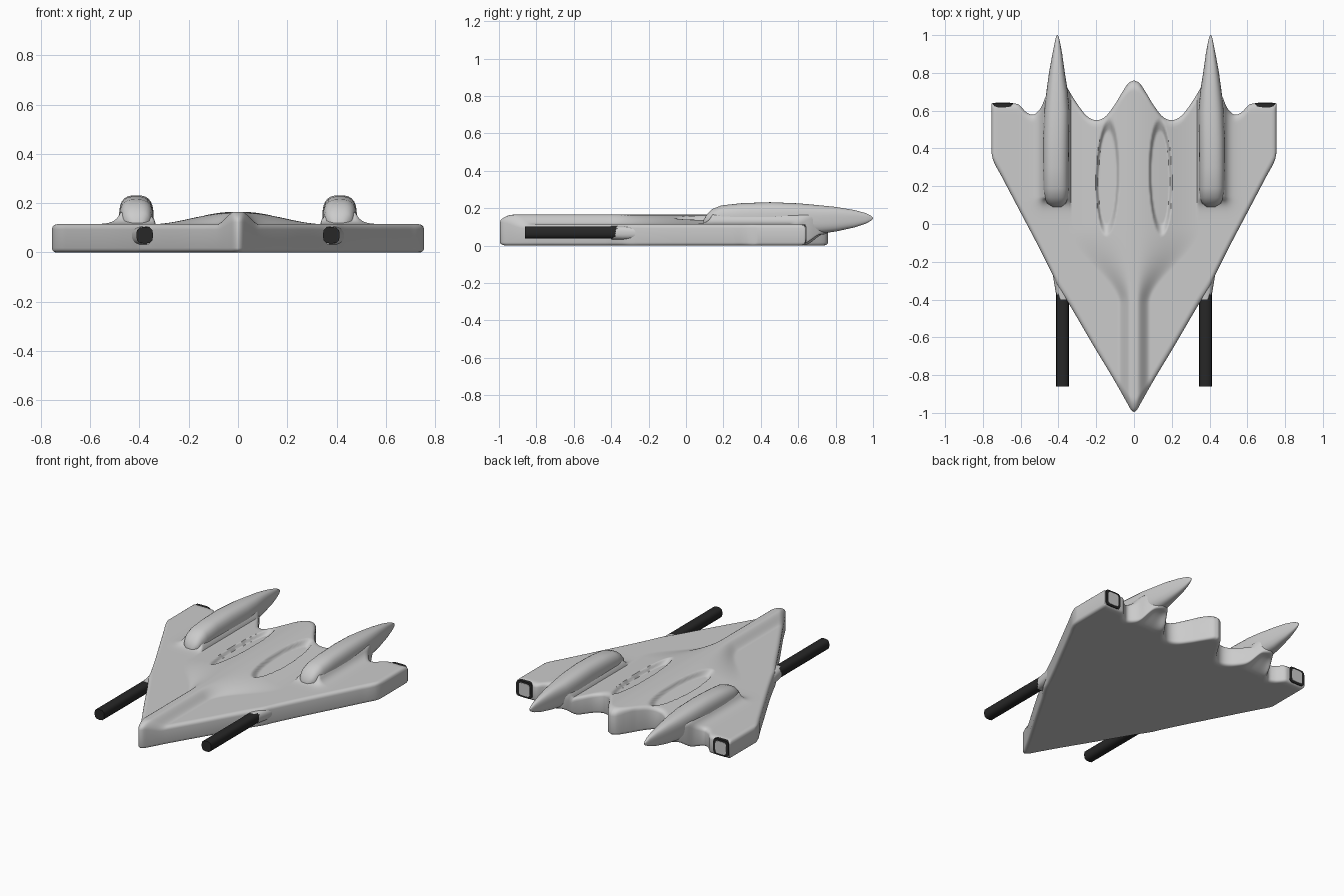
import bpy, bmesh, math

if "Cube" in bpy.data.objects:
    bpy.data.objects.remove(bpy.data.objects["Cube"])


def curve(pts, x):
    """Smooth cubic interpolation through (x, y) points."""
    if x <= pts[0][0]:
        return pts[0][1]
    for i in range(len(pts) - 1):
        (x0, y0), (x1, y1) = pts[i], pts[i + 1]
        if x <= x1:
            a, b = pts[max(i - 1, 0)], pts[min(i + 2, len(pts) - 1)]
            h, t = x1 - x0, (x - x0) / (x1 - x0)
            m0, m1 = (y1 - a[1]) / (x1 - a[0]) * h, (b[1] - y0) / (b[0] - x0) * h
            return ((2*t**3 - 3*t*t + 1) * y0 + (t**3 - 2*t*t + t) * m0
                    + (3*t*t - 2*t**3) * y1 + (t**3 - t*t) * m1)
    return pts[-1][1]


def step(a, b, x):
    t = min(1, max(0, (x - a) / (b - a)))
    return t * t * (3 - 2 * t)


def finish(bm, name, mirror=False, mat=None, angle=40):
    bmesh.ops.recalc_face_normals(bm, faces=bm.faces)
    me = bpy.data.meshes.new(name)
    bm.to_mesh(me)
    bm.free()
    me.shade_smooth()
    me.set_sharp_from_angle(angle=math.radians(angle))
    ob = bpy.data.objects.new(name, me)
    bpy.context.collection.objects.link(ob)
    if mirror:
        ob.modifiers.new("Mirror", 'MIRROR').use_mirror_merge = False
    if mat:
        me.materials.append(mat)
    return ob


def loft(name, stations, power, n=32, **kw):
    """Superellipse sections along y: (y, x_in, x_out, z_low, z_high)."""
    bm = bmesh.new()
    rings = []
    for y, xi, xo, zl, zh in stations:
        ring = []
        for k in range(n):
            a = 2 * math.pi * (k + .5) / n
            c, s = math.cos(a), math.sin(a)
            r = (abs(c)**power + abs(s)**power) ** (-1 / power)
            ring.append(bm.verts.new(((xi + xo) / 2 + (xo - xi) / 2 * r * c, y,
                                      (zl + zh) / 2 + (zh - zl) / 2 * r * s)))
        rings.append(ring)
    for a, b in zip(rings, rings[1:]):
        for k in range(n):
            bm.faces.new((a[k], a[(k+1) % n], b[(k+1) % n], b[k]))
    bm.faces.new(rings[0])
    bm.faces.new(rings[-1])
    return finish(bm, name, **kw)


black = bpy.data.materials.new("black")
black.diffuse_color = (0.02, 0.02, 0.02, 1)
black.use_nodes = True
black.node_tree.nodes["Principled BSDF"].inputs["Base Color"].default_value = black.diffuse_color

# Plan outline of the hull: leading and trailing edge as functions of |x|
HALF = 0.755
FRONT = [(0, -.995), (.015, -.985), (.035, -.95), (.1, -.835), (.22, -.635), (.34, -.43),
         (.40, -.335), (.43, -.27), (.5, -.13), (.6, .06), (.7, .25), (.745, .335), (.755, .38)]
REAR = [(0, .76), (.03, .745), (.07, .685), (.1, .635), (.15, .57), (.2, .55), (.25, .572),
        (.3, .635), (.335, .69), (.36, .73), (.405, .76), (.44, .73), (.47, .67), (.49, .62),
        (.53, .58), (.57, .592), (.61, .632), (.635, .637), (.755, .637)]


def top_height(x, y):
    # Spine flaring into the broad deck
    w = .085 + .265 * step(-.42, -.02, y)
    z = .115 + .05 * (1 - step(.015, w, x))
    # Long oval recesses
    e = ((x - .14 + .02 * (y - .245)) / .06)**2 + ((y - .245) / .305)**2
    z -= .028 * min(1, max(0, (1 - e) * 3))
    # Fillet around the pods
    if x > .34:
        d = math.hypot(max(0, x - .475, .36 - x), max(0, .14 - y))
        z += .05 * math.exp(-d / .022)
    return z


def rim(d, r):
    k = min(1, max(0, 1 - d / r))
    return r * (1 - math.sqrt(1 - k * k))


# Hull: matching top and bottom grids joined by a wall
NX, NY = 220, 120
edge = [0, .003, .008, .016, .028]
xs = [-HALF + d for d in edge] + [-HALF + .035 + (2*HALF - .07) * i / NX for i in range(NX + 1)]
xs += [HALF - d for d in reversed(edge)]
bm = bmesh.new()
top, bot = [], []
for x in xs:
    ax = abs(x)
    f, b = curve(FRONT, ax), curve(REAR, ax)
    ends = [0, .003, .01, .022, .04]
    ys = [f + d for d in ends] + [f + .055 + (b - f - .11) * j / NY for j in range(NY + 1)]
    ys += [b - d for d in reversed(ends)]
    tcol, bcol = [], []
    for y in ys:
        d = min((y - f) * .48, (b - y) * .7, HALF - ax)
        near_pod = math.exp(-((ax - .405) / .075)**4)
        zb = .06 * near_pod * step(.58, .72, y) + rim(d, .018)
        r = .022 + .02 * step(-.85, -.98, y) + .02 * step(.66, .76, y)
        zt = top_height(ax, y) - rim(d, r)
        tcol.append(bm.verts.new((x, y, zt)))
        bcol.append(bm.verts.new((x, y, zb)))
    top.append(tcol)
    bot.append(bcol)
m = len(top[0])
for i in range(len(xs) - 1):
    for j in range(m - 1):
        bm.faces.new((top[i][j], top[i+1][j], top[i+1][j+1], top[i][j+1]))
        bm.faces.new((bot[i][j], bot[i][j+1], bot[i+1][j+1], bot[i+1][j]))
    for j in (0, m - 1):
        bm.faces.new((top[i][j], bot[i][j], bot[i+1][j], top[i+1][j]))
for i in (0, len(xs) - 1):
    for j in range(m - 1):
        bm.faces.new((top[i][j], top[i][j+1], bot[i][j+1], bot[i][j]))
finish(bm, "hull", angle=60)

# Spiked pods on the rear deck
loft("rear_pods", [
    (.09, .385, .43, .09, .13), (.11, .36, .46, .08, .165), (.14, .35, .473, .07, .195),
    (.19, .345, .48, .065, .215), (.3, .345, .482, .06, .227), (.45, .343, .482, .06, .232),
    (.6, .342, .475, .06, .226), (.7, .35, .464, .062, .217), (.8, .366, .45, .075, .207),
    (.9, .38, .432, .097, .19), (.96, .391, .42, .117, .174), (.99, .398, .413, .133, .16),
    (1.0, .403, .408, .144, .15)], 2.8, mirror=True, angle=60)

# Gun barrels and their grey fairings
loft("gun_barrels", [(-.86, .345, .412, .037, .103), (-.28, .345, .412, .037, .103)],
     3.2, n=16, mirror=True, mat=black)
loft("gun_fairings", [(-.4, .34, .408, .034, .104), (-.34, .338, .418, .03, .106),
                      (-.27, .34, .43, .03, .106), (-.17, .36, .445, .03, .1)],
     2.6, mirror=True, angle=60)

# Wing-tip exhausts: black frame with a grey panel
loft("exhaust_frames", [(.61, .64, .75, .01, .113), (.64, .64, .75, .01, .113)],
     6, mirror=True, mat=black)
loft("exhaust_panels", [(.62, .657, .733, .022, .101), (.643, .657, .733, .022, .101)],
     6, mirror=True)
